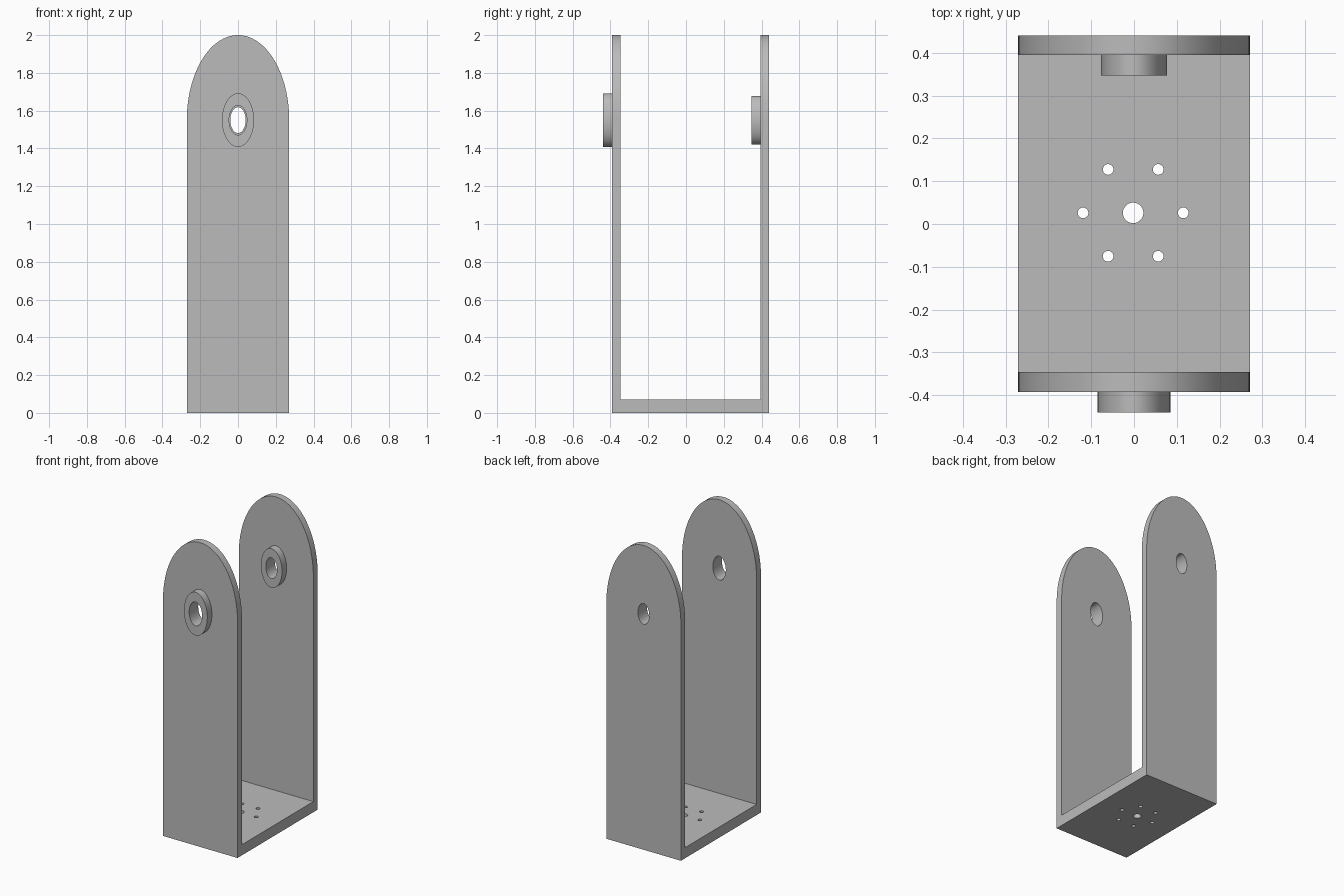
import bpy, bmesh
from math import cos, sin, pi, radians
from mathutils import Vector

old = bpy.data.objects.get("Cube")
if old:
    bpy.data.objects.remove(old, do_unlink=True)

W = 0.271             # half width of the bracket
PIVOT = 1.55          # height of the pivot axis
STRETCH = 1.67        # round parts are taller than wide
BASE_Z = 0.07

grey = bpy.data.materials.new("plain grey")
grey.use_nodes = True
colour = (0.5, 0.5, 0.5, 1)
grey.diffuse_color = colour
grey.node_tree.nodes["Principled BSDF"].inputs["Base Color"].default_value = colour


def ring(cx, cy, rx, ry, steps=48, sweep=2 * pi):
    """Points of an ellipse; a half sweep includes both ends."""
    count = steps if sweep == 2 * pi else steps + 1
    return [(cx + rx * cos(sweep * i / steps), cy + ry * sin(sweep * i / steps))
            for i in range(count)]


def plate(name, loops, place, push):
    """Fill an outline with holes and extrude it by the push vector."""
    bm = bmesh.new()
    for loop in loops:
        verts = [bm.verts.new(place(u, v)) for u, v in loop]
        for a, b in zip(verts, verts[1:] + verts[:1]):
            bm.edges.new((a, b))
    bmesh.ops.triangle_fill(bm, edges=bm.edges[:], use_beauty=True)
    result = bmesh.ops.extrude_face_region(bm, geom=bm.faces[:], use_keep_orig=True)
    moved = [g for g in result["geom"] if isinstance(g, bmesh.types.BMVert)]
    bmesh.ops.translate(bm, verts=moved, vec=Vector(push))
    bmesh.ops.recalc_face_normals(bm, faces=bm.faces[:])
    mesh = bpy.data.meshes.new(name)
    bm.to_mesh(mesh)
    bm.free()
    mesh.materials.append(grey)
    obj = bpy.data.objects.new(name, mesh)
    bpy.context.collection.objects.link(obj)
    bpy.ops.object.select_all(action="DESELECT")
    obj.select_set(True)
    bpy.context.view_layer.objects.active = obj
    bpy.ops.object.shade_smooth_by_angle(angle=radians(30))


def arm(side, y0, y1, boss_y, boss_r, hole_r):
    """Round-topped upright with a bored boss on its front."""
    hole = ring(0, PIVOT, hole_r, hole_r * STRETCH)
    outline = ring(0, PIVOT, W, 2 - PIVOT, 64, pi) + [(-W, 0), (W, 0)]
    plate(side + "_arm", [outline, hole], lambda x, z: (x, y0, z), (0, y1 - y0, 0))
    rim = ring(0, PIVOT, boss_r, boss_r * STRETCH)
    plate(side + "_boss", [rim, hole], lambda x, z: (x, boss_y, z), (0, y0 - boss_y, 0))


arm("front", -0.392, -0.346, -0.44, 0.085, 0.047)
arm("back", 0.395, 0.44, 0.347, 0.077, 0.041)

# Base plate with a centre hole and six screw holes around it
HX, HY = -0.002, 0.026
holes = [ring(HX, HY, 0.024, 0.024, 32)]
for i in range(6):
    a = i * pi / 3
    holes.append(ring(HX + 0.117 * cos(a), HY + 0.117 * sin(a), 0.0125, 0.0125, 24))
rectangle = [(-W, -0.346), (W, -0.346), (W, 0.395), (-W, 0.395)]
plate("base_plate", [rectangle] + holes, lambda x, y: (x, y, 0), (0, 0, BASE_Z))
